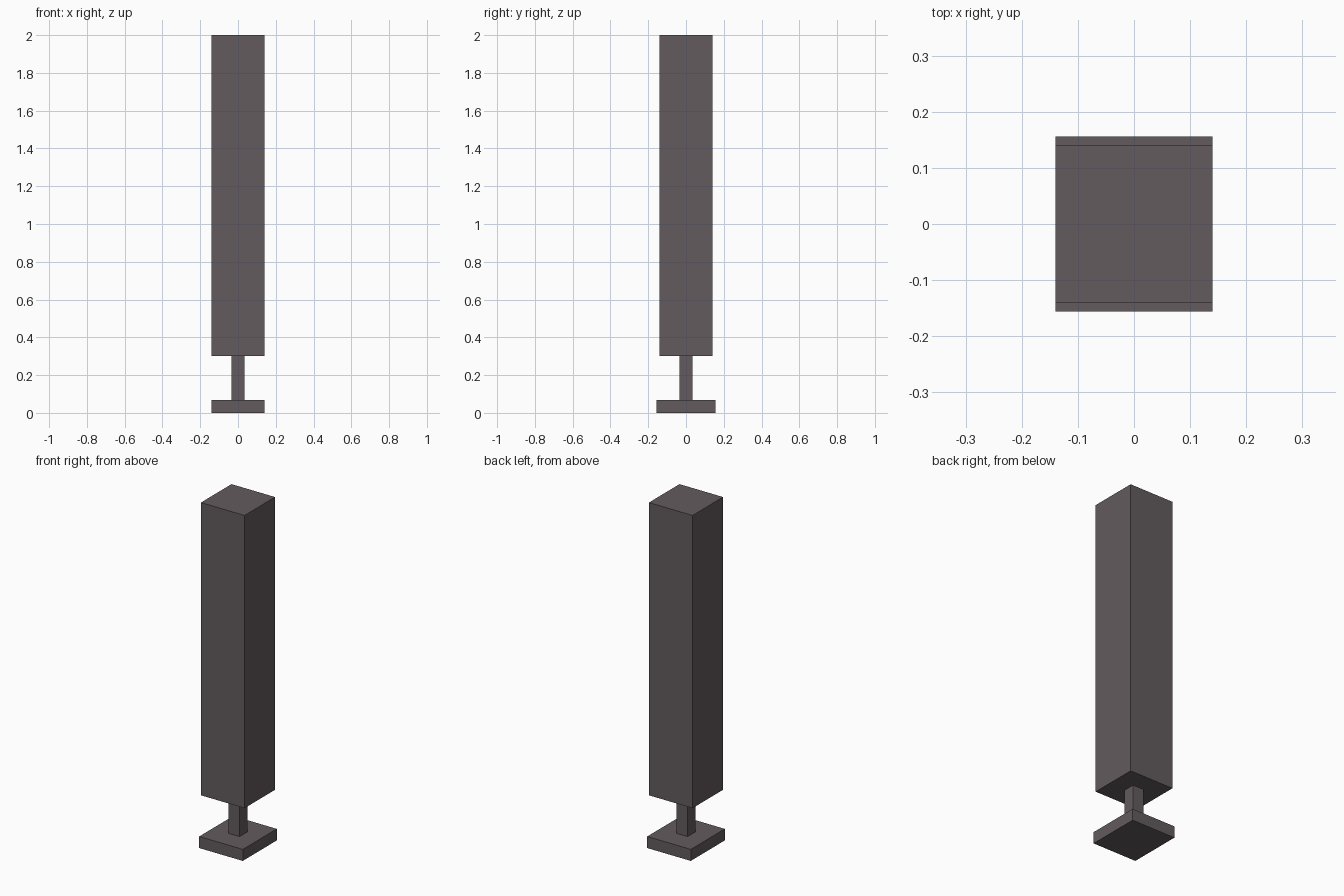
import bpy

if "Cube" in bpy.data.objects:
    bpy.data.objects.remove(bpy.data.objects["Cube"])

mat = bpy.data.materials.new("dark warm grey")
mat.diffuse_color = (0.125, 0.104, 0.113, 1)
mat.use_nodes = True
mat.node_tree.nodes["Principled BSDF"].inputs["Base Color"].default_value = mat.diffuse_color


def box(name, half_x, half_y, z0, z1):
    """Axis-aligned box centred on x and y, spanning z0 to z1."""
    bpy.ops.mesh.primitive_cube_add(size=2, location=(0, 0, 0))
    ob = bpy.context.object
    ob.name = name
    for v in ob.data.vertices:
        v.co.x *= half_x
        v.co.y *= half_y
        v.co.z = z1 if v.co.z > 0 else z0
    ob.data.materials.append(mat)
    return ob


# Foot plate, slightly deeper than it is wide
box("base_plate", 0.14, 0.156, 0.0, 0.067)
# Thin neck between foot and column
box("neck_post", 0.035, 0.035, 0.067, 0.30)
# Tall square column
box("column_body", 0.14, 0.14, 0.30, 2.0)
